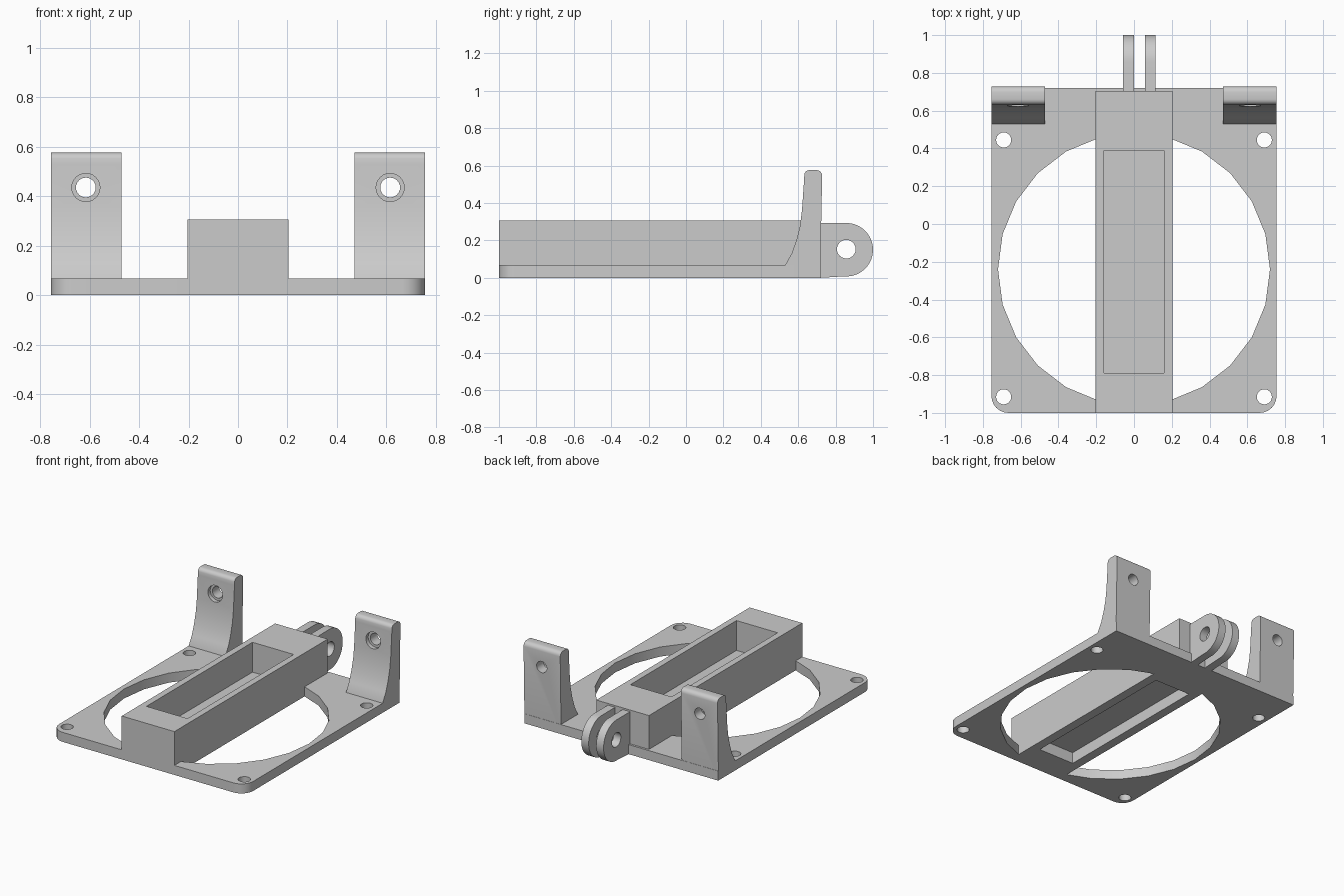
import bpy
import bmesh
import math
from mathutils import Matrix, Vector

cube = bpy.data.objects.get("Cube")
if cube:
    bpy.data.objects.remove(cube)

grey = bpy.data.materials.new("plain grey")
grey.use_nodes = True
colour = (0.6, 0.6, 0.6, 1)
grey.diffuse_color = colour
grey.node_tree.nodes["Principled BSDF"].inputs["Base Color"].default_value = colour


def finish(name, bm):
    bmesh.ops.recalc_face_normals(bm, faces=bm.faces)
    mesh = bpy.data.meshes.new(name)
    bm.to_mesh(mesh)
    bm.free()
    mesh.materials.append(grey)
    obj = bpy.data.objects.new(name, mesh)
    bpy.context.scene.collection.objects.link(obj)
    return obj


def prism(name, points, start, offset):
    """Extrude a closed outline of 3D points along an offset."""
    bm = bmesh.new()
    face = bm.faces.new([bm.verts.new(Vector(p) + Vector(start)) for p in points])
    out = bmesh.ops.extrude_face_region(bm, geom=[face])
    verts = [v for v in out["geom"] if isinstance(v, bmesh.types.BMVert)]
    bmesh.ops.translate(bm, verts=verts, vec=offset)
    return finish(name, bm)


def box(name, low, high):
    x, y, z = low
    X, Y, Z = high
    return prism(name, [(x, y, z), (X, y, z), (X, Y, z), (x, Y, z)], (0, 0, 0), (0, 0, Z - z))


def rod(name, centre, radius, length, axis, sides=24):
    turn = {"x": Matrix.Rotation(math.pi / 2, 4, "Y"),
            "y": Matrix.Rotation(math.pi / 2, 4, "X"),
            "z": Matrix.Identity(4)}[axis]
    bm = bmesh.new()
    bmesh.ops.create_cone(bm, cap_ends=True, segments=sides, radius1=radius, radius2=radius,
                          depth=length, matrix=Matrix.Translation(centre) @ turn)
    return finish(name, bm)


def arc(cx, cy, r, start, end, steps):
    angles = [math.radians(start + (end - start) * i / steps) for i in range(steps + 1)]
    return [(cx + r * math.cos(a), cy + r * math.sin(a)) for a in angles]


def combine(target, others, operation):
    for other in others:
        mod = target.modifiers.new("cut", "BOOLEAN")
        mod.operation = operation
        mod.solver = "EXACT"
        mod.object = other
        bpy.context.view_layer.objects.active = target
        bpy.ops.object.modifier_apply(modifier=mod.name)
        bpy.data.objects.remove(other)


def smooth(obj):
    bpy.ops.object.select_all(action="DESELECT")
    obj.select_set(True)
    bpy.context.view_layer.objects.active = obj
    bpy.ops.object.shade_smooth_by_angle(angle=math.radians(30))


W, BACK, THICK = 0.755, 0.72, 0.067

# Base plate: square back corners, rounded front corners, fan opening and screw holes
outline = [(W, BACK), (-W, BACK)]
outline += arc(-W + 0.09, -0.91, 0.09, 180, 270, 6) + arc(W - 0.09, -0.91, 0.09, 270, 360, 6)
plate = prism("base_plate", [(x, y, 0) for x, y in outline], (0, 0, 0), (0, 0, THICK))
cutters = [rod("opening", (0, -0.24, 0), 0.72, 1, "z")]
cutters += [rod("screw_hole", (x, y, 0), 0.04, 1, "z") for x in (-0.69, 0.69) for y in (0.445, -0.915)]
combine(plate, cutters, "DIFFERENCE")

# Centre beam joined to the plate, with pockets above and below a thin floor
beam = box("beam", (-0.205, -1, 0), (0.205, 0.705, 0.305))
combine(plate, [beam], "UNION")
combine(plate, [box("top_pocket", (-0.16, -0.79, 0.095), (0.16, 0.39, 0.5)),
                box("bottom_pocket", (-0.14, -0.79, -0.2), (0.14, 0.39, 0.08))], "DIFFERENCE")
smooth(plate)

# Upright brackets with a curved front foot and a counterbored hole
profile = [(0.717, 0.0), (0.53, 0.0), (0.53, THICK), (0.565, 0.13), (0.59, 0.2), (0.61, 0.28),
           (0.62, 0.36), (0.632, 0.53)]
profile += arc(0.66, 0.548, 0.028, 170, 90, 4) + arc(0.698, 0.546, 0.03, 90, 0, 4)
for side, name in ((-1, "right_bracket"), (1, "left_bracket")):
    bracket = prism(name, [(0, y, z) for y, z in profile], (side * 0.47, 0, 0), (side * (W - 0.47), 0, 0))
    combine(bracket, [rod("bolt_hole", (side * 0.615, 0.68, 0.435), 0.04, 0.4, "y"),
                      rod("counterbore", (side * 0.615, 0.55, 0.435), 0.057, 0.2, "y")], "DIFFERENCE")
    smooth(bracket)

# Hinge prongs at the back
prong_outline = [(0.69, 0.293), (0.69, 0.0), (0.72, 0.0)] + arc(0.857, 0.15, 0.143, -95, 90, 20)
for start, name in ((-0.058, "right_prong"), (0.058, "left_prong")):
    prong = prism(name, [(0, y, z) for y, z in prong_outline], (start, 0, 0), (0.057, 0, 0))
    combine(prong, [rod("pin_hole", (start, 0.857, 0.153), 0.05, 0.4, "x")], "DIFFERENCE")
    smooth(prong)
